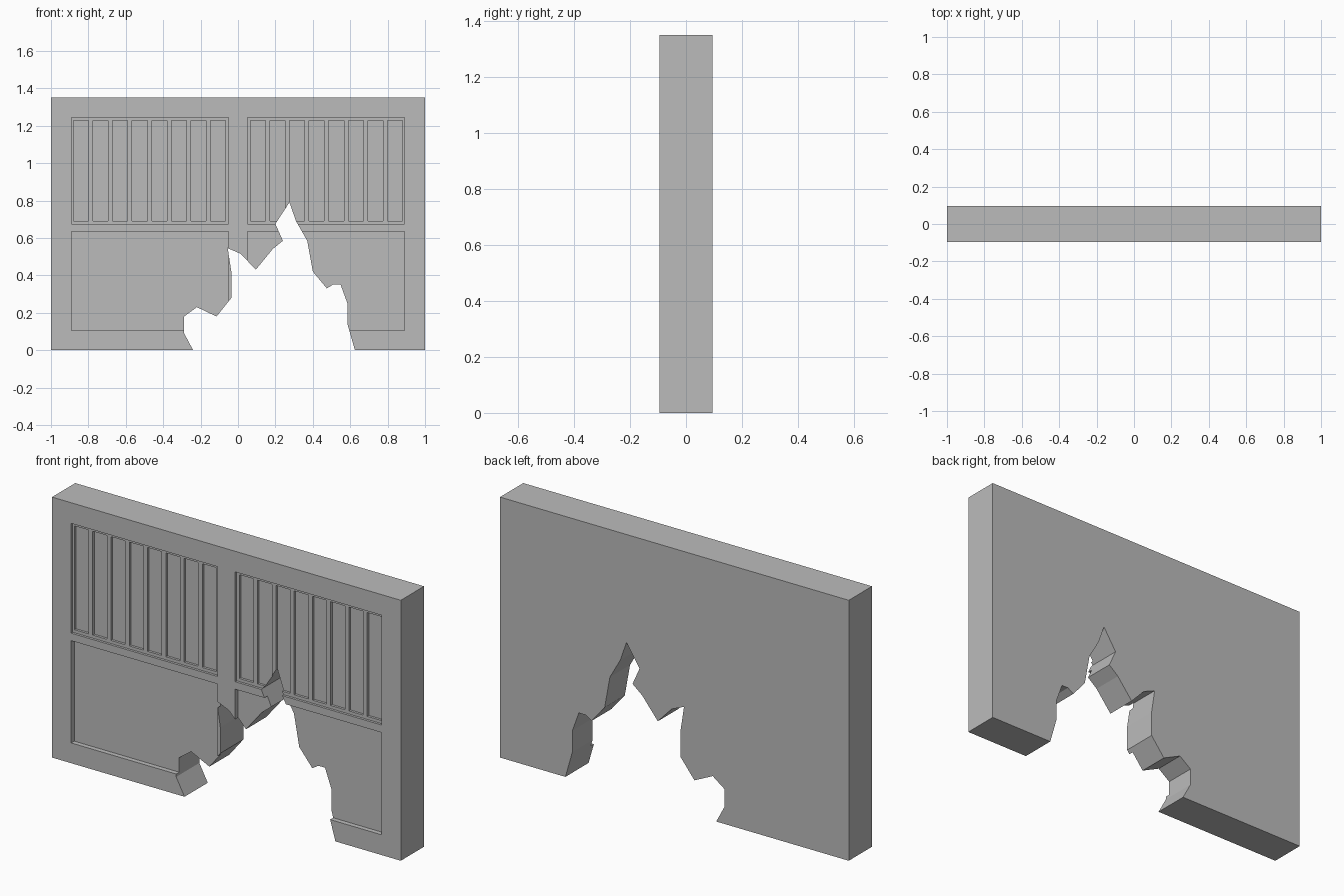
import bpy
import bmesh

cube = bpy.data.objects.get("Cube")
if cube:
    bpy.data.objects.remove(cube, do_unlink=True)

HALF_DEPTH = 0.095
HEIGHT = 1.35

grey = bpy.data.materials.new("plain grey")
grey.use_nodes = True
grey.diffuse_color = (0.5, 0.5, 0.5, 1)
grey.node_tree.nodes["Principled BSDF"].inputs["Base Color"].default_value = (0.5, 0.5, 0.5, 1)


def prisms(name, outlines, y0, y1):
    """Object made of x-z outlines extruded from y0 to y1."""
    bm = bmesh.new()
    for outline in outlines:
        face = bm.faces.new([bm.verts.new((x, y0, z)) for x, z in outline])
        new = bmesh.ops.extrude_face_region(bm, geom=[face])["geom"]
        verts = [v for v in new if isinstance(v, bmesh.types.BMVert)]
        bmesh.ops.translate(bm, verts=verts, vec=(0, y1 - y0, 0))
    bmesh.ops.recalc_face_normals(bm, faces=bm.faces)
    mesh = bpy.data.meshes.new(name)
    bm.to_mesh(mesh)
    bm.free()
    mesh.materials.append(grey)
    obj = bpy.data.objects.new(name, mesh)
    bpy.context.collection.objects.link(obj)
    return obj


def rect(x0, x1, z0, z1):
    return [(x0, z0), (x1, z0), (x1, z1), (x0, z1)]


def both_sides(rects):
    return [rect(*r) for r in rects] + [rect(-r[1], -r[0], r[2], r[3]) for r in rects]


def cut(target, name, outlines, y0, y1):
    cutter = prisms(name, outlines, y0, y1)
    cutter.hide_render = True
    mod = target.modifiers.new(name, 'BOOLEAN')
    mod.operation = 'DIFFERENCE'
    mod.solver = 'EXACT'
    mod.object = cutter
    bpy.context.view_layer.objects.active = target
    bpy.ops.object.modifier_apply(modifier=name)
    bpy.data.objects.remove(cutter, do_unlink=True)


# Solid slab
wall = prisms("broken_panel_wall", [rect(-1, 1, 0, HEIGHT)], -HALF_DEPTH, HALF_DEPTH)

# Shallow upper recesses, deeper lower recesses
front = -HALF_DEPTH
cut(wall, "upper_recess", both_sides([(0.05, 0.89, 0.674, 1.243)]), front - 0.1, front + 0.0125)
cut(wall, "lower_recess", both_sides([(0.05, 0.89, 0.105, 0.635)]), front - 0.1, front + 0.025)

# Row of upright slots inside each upper recess
slots = [(0.066 + i * 0.1047, 0.147 + i * 0.1047, 0.69, 1.228) for i in range(8)]
cut(wall, "slots", both_sides(slots), front - 0.1, front + 0.025)

# Jagged breach straight through the slab
breach = [(-0.24, -0.1), (-0.24, 0), (-0.288, 0.09), (-0.288, 0.18), (-0.22, 0.23),
          (-0.115, 0.18), (-0.035, 0.28), (-0.035, 0.415), (-0.055, 0.545),
          (0.015, 0.515), (0.095, 0.43), (0.185, 0.54), (0.24, 0.585), (0.2, 0.675),
          (0.275, 0.79), (0.31, 0.69), (0.37, 0.585), (0.4, 0.42), (0.475, 0.33),
          (0.51, 0.352), (0.548, 0.352), (0.585, 0.25), (0.585, 0.14), (0.625, 0), (0.625, -0.1)]
cut(wall, "breach", [breach], -0.3, 0.3)
